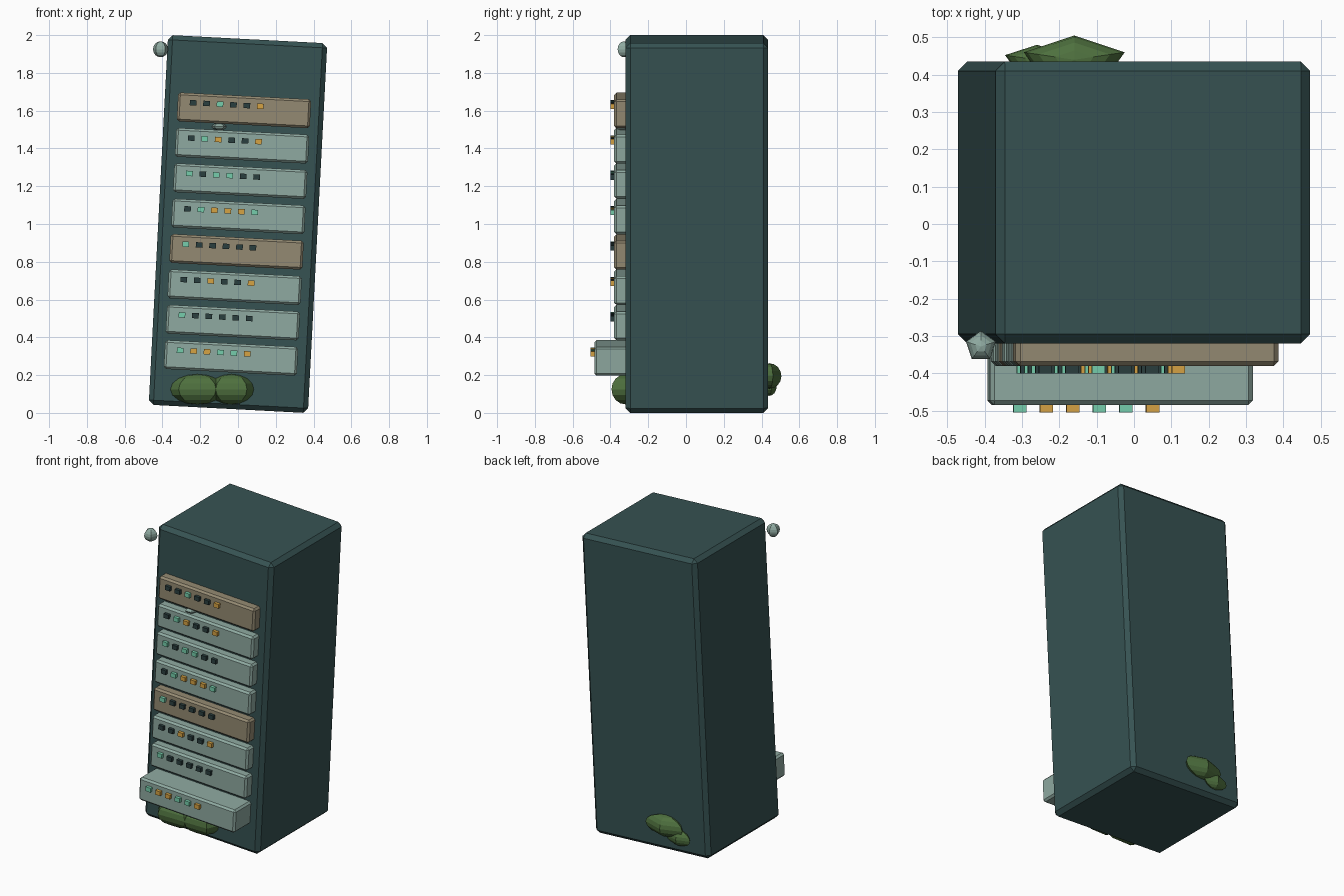
import bpy, bmesh, math
from mathutils import Matrix

if "Cube" in bpy.data.objects:
    bpy.data.objects.remove(bpy.data.objects["Cube"])


def paint(name, rgb):
    """Flat material from display-space 0-255 values."""
    lin = [((v / 255 + 0.055) / 1.055) ** 2.4 for v in rgb] + [1]
    m = bpy.data.materials.new(name)
    m.use_nodes = True
    m.diffuse_color = lin
    m.node_tree.nodes["Principled BSDF"].inputs["Base Color"].default_value = lin
    return m


cabinet_mat = paint("dark teal", (54, 82, 82))
panel_mat = paint("pale teal", (143, 170, 161))
tan_mat = paint("dusty tan", (148, 138, 114))
moss_mat = paint("moss green", (78, 112, 62))
lamp_mats = {"D": paint("unlit lamp", (42, 62, 62)),
             "M": paint("mint lamp", (118, 206, 172)),
             "A": paint("amber lamp", (214, 163, 68))}

# Everything on the cabinet shares its lean
LEAN = Matrix.Translation((0, 0, 1)) @ Matrix.Rotation(math.radians(3), 4, "Y")


def add(name, bm, mat, matrix):
    mesh = bpy.data.meshes.new(name)
    bm.to_mesh(mesh)
    bm.free()
    mesh.materials.append(mat)
    ob = bpy.data.objects.new(name, mesh)
    ob.matrix_world = matrix
    bpy.context.scene.collection.objects.link(ob)
    return ob


def box(name, size, loc, mat, bevel=0):
    bm = bmesh.new()
    bmesh.ops.create_cube(bm, size=1)
    bmesh.ops.scale(bm, vec=size, verts=bm.verts)
    ob = add(name, bm, mat, LEAN @ Matrix.Translation(loc))
    if bevel:
        mod = ob.modifiers.new("chamfer", "BEVEL")
        mod.width = bevel
        mod.segments = 1
    return ob


def blob(name, radii, loc, mat):
    """Five-sided faceted ellipsoid."""
    bm = bmesh.new()
    bmesh.ops.create_uvsphere(bm, u_segments=5, v_segments=8, radius=1)
    bmesh.ops.scale(bm, vec=radii, verts=bm.verts)
    return add(name, bm, mat, Matrix.Translation(loc))


# Cabinet body
box("cabinet", (0.844, 0.755, 1.96), (0, 0.0575, 0), cabinet_mat, 0.025)

# Stacked units with lamp rows, bottom to top; the lowest is pulled out
rows = ["MAAMMA", "MDDDDD", "DDADDA", "MDDDDD", "DMAAAM", "MDMMDD", "DMADDA", "DDMDDA"]
for i, row in enumerate(rows):
    z = -0.71 + 0.1875 * i
    front = -0.485 if i == 0 else -0.38
    mat = tan_mat if i in (3, 7) else panel_mat
    box(f"unit_{i + 1}", (0.705, 0.22, 0.153), (0, front + 0.11, z), mat, 0.012)
    for j, key in enumerate(row):
        box(f"lamp_{i + 1}_{j + 1}", (0.035, 0.03, 0.028),
            (-0.271 + 0.0713 * j, front - 0.005, z + 0.026), lamp_mats[key])

# Knobs
blob("corner_knob", (0.042, 0.042, 0.042), (-0.41, -0.328, 1.925), panel_mat)
blob("gap_knob", (0.04, 0.05, 0.018), (-0.1, -0.335, 1.515), panel_mat)

# Moss clumps
blob("front_moss_left", (0.168, 0.09, 0.08), (-0.215, -0.32, 0.125), moss_mat)
blob("front_moss_right", (0.14, 0.092, 0.08), (-0.035, -0.32, 0.125), moss_mat)
blob("back_moss_large", (0.142, 0.065, 0.068), (-0.16, 0.44, 0.195), moss_mat)
blob("back_moss_small", (0.09, 0.04, 0.05), (-0.26, 0.44, 0.14), moss_mat)
